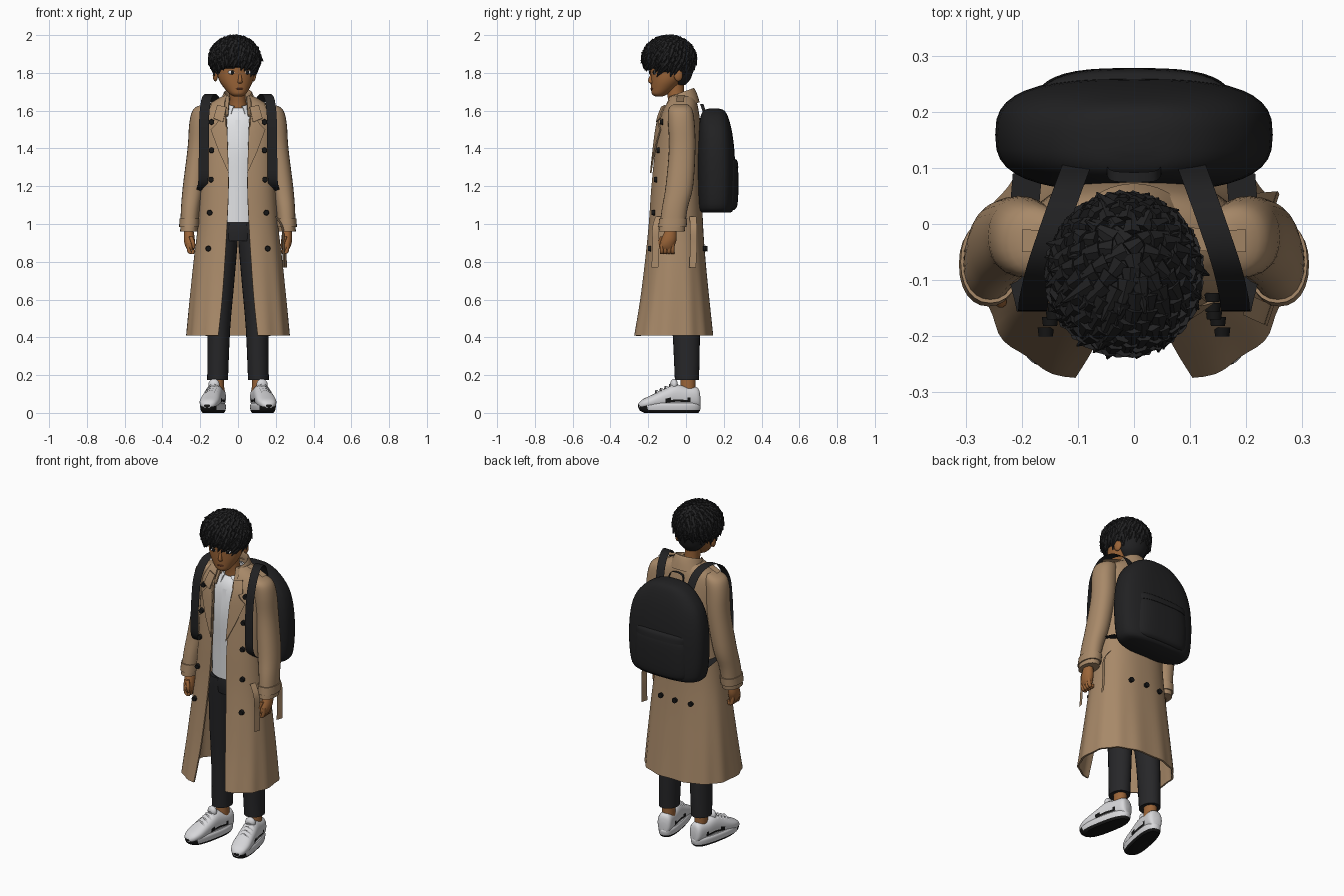
import bpy, bmesh, math, random
from mathutils import Vector, Matrix

random.seed(4)
cube = bpy.data.objects.get("Cube")
if cube:
    bpy.data.objects.remove(cube, do_unlink=True)


def material(name, r, g, b):
    m = bpy.data.materials.new(name)
    m.use_nodes = True
    m.diffuse_color = (r, g, b, 1)
    shader = next(n for n in m.node_tree.nodes if n.type == 'BSDF_PRINCIPLED')
    shader.inputs["Base Color"].default_value = (r, g, b, 1)
    return m


COAT = material("tan coat cloth", .39, .25, .14)
SKIN = material("brown skin", .33, .13, .04)
HAIR = material("black hair", .016, .016, .017)
PACK = material("black pack fabric", .015, .015, .016)
TROUSER = material("charcoal trousers", .02, .02, .022)
SHIRT = material("white cotton", .82, .83, .85)
SHOE = material("pale grey shoe", .68, .68, .7)
RUBBER = material("black rubber", .008, .008, .008)
LIP = material("dark lip", .2, .06, .03)
parts = []


def finish(name, bm, mats, rule=None):
    bmesh.ops.recalc_face_normals(bm, faces=bm.faces)
    if rule:
        for f in bm.faces:
            f.material_index = rule(f.calc_center_median())
    mesh = bpy.data.meshes.new(name)
    bm.to_mesh(mesh)
    bm.free()
    for m in mats if isinstance(mats, list) else [mats]:
        mesh.materials.append(m)
    obj = bpy.data.objects.new(name, mesh)
    bpy.context.collection.objects.link(obj)
    parts.append(obj)
    return obj


def smooth(pts, k=4):
    """Smooth curve through rows of numbers."""
    out = []
    for i in range(len(pts) - 1):
        quad = [pts[min(max(i + o, 0), len(pts) - 1)] for o in (-1, 0, 1, 2)]
        for j in range(k):
            t = j / k
            out.append(tuple(.5 * (2*b + (c-a)*t + (2*a - 5*b + 4*c - d)*t*t + (3*b - a - 3*c + d)*t**3)
                             for a, b, c, d in zip(*quad)))
    return out + [tuple(pts[-1])]


def power(v, p):
    return math.copysign(abs(v) ** (2 / p), v)


def grid(bm, rows, closed):
    n = len(rows[0])
    for r, q in zip(rows, rows[1:]):
        for i in range(n if closed else n - 1):
            j = (i + 1) % n
            bm.faces.new((r[i], r[j], q[j], q[i]))


def loft(name, rings, mats, p=2, up='y', n=24, rule=None):
    """Closed body through rings of centre x, y, z and two radii."""
    bm = bmesh.new()
    rows = []
    for x, y, z, a, b in smooth(rings):
        row = []
        for i in range(n):
            t = math.tau * i / n
            u, v = a * power(math.cos(t), p), b * power(math.sin(t), p)
            row.append(bm.verts.new((x + u, y + v, z) if up == 'y' else (x + u, y, z + v)))
        rows.append(row)
    grid(bm, rows, True)
    bm.faces.new(rows[0])
    bm.faces.new(rows[-1])
    return finish(name, bm, mats, rule)


def shell(name, rows, mat, p, thick, tilt=0, fold=0, n=72):
    """Cloth open at the front: rows of height, half width, front, back, half gap."""
    bm = bmesh.new()
    grid_rows = []
    for z, rx, yf, yb, gap in rows:
        a0 = math.asin(min(.99, (gap / rx) ** (p / 2)))
        cy, ry, row = (yf + yb) / 2, (yb - yf) / 2, []
        for i in range(n + 1):
            t = a0 + (math.tau - 2 * a0) * i / n
            f = 1 + fold * max(0, 1 - z) * math.cos(13 * t)
            y = cy - ry * f * power(math.cos(t), p)
            row.append(bm.verts.new((rx * f * power(math.sin(t), p), y, z + tilt * (y - yb))))
        grid_rows.append(row)
    grid(bm, grid_rows, False)
    bmesh.ops.recalc_face_normals(bm, faces=bm.faces)
    bmesh.ops.solidify(bm, geom=bm.faces[:], thickness=thick)
    return finish(name, bm, mat)


def ribbon(name, path, width, mat, thick=.012):
    bm = bmesh.new()
    w = Vector(width)
    grid(bm, [[bm.verts.new(Vector(q) - w), bm.verts.new(Vector(q) + w)] for q in smooth(path, 5)], False)
    bmesh.ops.solidify(bm, geom=bm.faces[:], thickness=thick)
    return finish(name, bm, mat)


def ball(name, loc, size, mat):
    bm = bmesh.new()
    bmesh.ops.create_uvsphere(bm, u_segments=20, v_segments=12, radius=1,
                              matrix=Matrix.Translation(loc) @ Matrix.Diagonal((*size, 1)))
    return finish(name, bm, mat)


# Coat body
coat_rows = smooth([(.41, .272, -.285, .145, .105), (.6, .255, -.25, .125, .085), (.8, .235, -.222, .105, .07),
                    (1, .212, -.2, .09, .058), (1.2, .2, -.185, .085, .05), (1.4, .197, -.165, .085, .055),
                    (1.54, .195, -.145, .075, .065), (1.61, .175, -.12, .065, .07),
                    (1.65, .13, -.1, .055, .07), (1.68, .075, -.08, .04, .06)])
P = 2.4
shell("coat_body", coat_rows, COAT, P, .01, fold=.025)


def coat_y(x, z, back=False):
    """Depth of the coat surface at a place."""
    for lo, hi in zip(coat_rows, coat_rows[1:]):
        if z <= hi[0]:
            break
    t = min(1, (z - lo[0]) / (hi[0] - lo[0]))
    _, rx, yf, yb, _ = [a + (b - a) * t for a, b in zip(lo, hi)]
    d = (yb - yf) / 2 * max(0, 1 - abs(x / rx) ** P) ** (1 / P)
    return (yf + yb) / 2 + (d if back else -d)


def plate(name, outline, mat, lift, thick):
    """Cloth flap lying on the coat front."""
    bm = bmesh.new()
    bm.faces.new([bm.verts.new((x, 0, z)) for x, z in outline])
    bmesh.ops.triangulate(bm, faces=bm.faces[:])
    bmesh.ops.subdivide_edges(bm, edges=bm.edges[:], cuts=5, use_grid_fill=True)
    for v in bm.verts:
        v.co.y = coat_y(v.co.x, v.co.z) - lift
    bmesh.ops.recalc_face_normals(bm, faces=bm.faces)
    bmesh.ops.solidify(bm, geom=bm.faces[:], thickness=thick)
    return finish(name, bm, mat)


def button(name, x, z, back=False):
    bm = bmesh.new()
    y = coat_y(x, z, back) + (.008 if back else -.01)
    m = Matrix.Translation((x, y, z)) @ Matrix.Rotation(math.pi / 2, 4, 'X')
    bmesh.ops.create_cone(bm, cap_ends=True, segments=14, radius1=.015, radius2=.013, depth=.016, matrix=m)
    finish(name, bm, RUBBER)


# Folded collar: inner stand, crest and outer fall
shell("coat_collar", smooth([(1.65, .07, -.1, .035, .05), (1.70, .068, -.095, .035, .045), (1.72, .074, -.1, .042, .045),
                             (1.69, .09, -.12, .058, .05), (1.645, .118, -.15, .072, .055)]),
      COAT, 2, .008, tilt=.35)
for x in (-.1, 0, .1):
    button("back_button", x, .87, True)

for s, side in ((1, "left"), (-1, "right")):
    # Lapels and front buttons
    plate(side + "_lapel", [(s * x, z) for x, z in ((.05, 1.27), (.1, 1.38), (.145, 1.5), (.115, 1.53), (.07, 1.61), (.058, 1.5))],
          COAT, .014, .008)
    plate(side + "_collar_point", [(s * x, z) for x, z in ((.062, 1.62), (.08, 1.54), (.13, 1.56), (.11, 1.63))],
          COAT, .02, .008)
    for z in (.87, 1.06, 1.235, 1.39, 1.54):
        button(side + "_front_button", s * (.14 + .04 * max(0, 1.3 - z)), z)

    # Sleeve, cuff and cuff strap
    loft(side + "_sleeve", [(s * x, y, z, a, b) for x, y, z, a, b in (
        (.15, -.03, 1.635, .03, .035), (.178, -.03, 1.61, .056, .062), (.195, -.025, 1.54, .062, .07),
        (.207, -.02, 1.4, .06, .07), (.235, -.035, 1.2, .057, .073), (.252, -.06, 1.08, .05, .068),
        (.26, -.075, .96, .046, .068))], COAT, 2.2)
    loft(side + "_cuff_strap", [(s * .256, -.067, 1.03, .053, .074), (s * .259, -.072, .985, .053, .075)], COAT, 2.2)
    ribbon(side + "_shoulder_tab", [(s * .09, -.025, 1.68), (s * .15, -.03, 1.665), (s * .2, -.03, 1.645)],
           (0, .02, 0), COAT)

    # Hand with curled fingers
    loft(side + "_hand", [(s * .26, -.08, .97, .024, .03), (s * .258, -.09, .92, .029, .04),
                          (s * .254, -.1, .885, .026, .04), (s * .25, -.1, .86, .016, .032)], SKIN)
    for i in range(4):
        y = -.128 + i * .019
        loft(side + "_finger", [(s * .264, y, .9, .01, .01), (s * .258, y, .855, .011, .01),
                                (s * .243, y, .842, .01, .009), (s * .235, y, .865, .008, .008)], SKIN, n=10)
    loft(side + "_thumb", [(s * .25, -.125, .935, .011, .012), (s * .238, -.138, .9, .011, .011),
                           (s * .234, -.137, .87, .007, .008)], SKIN, n=10)

    # Trouser leg and ankle
    loft(side + "_trouser_leg", [(s * x, y, z, a, b) for x, y, z, a, b in (
        (.108, .005, .175, .055, .064), (.101, 0, .45, .06, .073), (.089, -.02, .7, .07, .08),
        (.074, -.04, .93, .074, .085), (.065, -.045, 1, .065, .085))], TROUSER)
    loft(side + "_ankle", [(s * .108, .01, .08, .036, .042), (s * .108, .01, .22, .034, .038)], SKIN)

    # Shoe, built straight and then turned outward
    upper = [(0, y, (top + .025) / 2, a, (top - .025) / 2) for y, top, a in (
        (.075, .09, .02), (.06, .135, .04), (0, .14, .046), (-.06, .15, .047), (-.12, .125, .05),
        (-.19, .092, .052), (-.235, .07, .04), (-.255, .05, .018))]
    shoe = [loft(side + "_shoe_upper", upper, [SHOE, RUBBER], 2.4, 'z', 32,
                 lambda c: int(abs(c.x) > .035 and -.12 < c.y < .01 and .055 < c.z < .075)),
            loft(side + "_shoe_sole", [(0, -.08, 0, .046, .145), (0, -.087, .014, .054, .162),
                                       (0, -.09, .04, .056, .168), (0, -.09, .052, .05, .158)],
                 [SHOE, RUBBER], 2.6, 'y', 40, lambda c: int(c.z < .012 or (c.y < -.21 and c.z < .045))),
            ball(side + "_shoe_tongue", (0, -.065, .15), (.03, .02, .03), SHOE)]
    for i in range(4):
        y, z = -.08 - i * .025, .15 - i * .011
        shoe.append(ribbon(side + "_lace", [(-.036, y, z - .018), (0, y - .004, z + .004), (.036, y, z - .018)],
                           (0, .006, 0), SHOE, .008))
    for o in shoe:
        o.data.transform(Matrix.Translation((s * .115, 0, 0)) @ Matrix.Rotation(s * math.radians(11), 4, 'Z'))

    # Pack strap over the shoulder and back under the arm
    ribbon(side + "_pack_strap", [(s * x, y, z) for x, y, z in (
        (.1, .11, 1.56), (.115, .07, 1.645), (.14, 0, 1.687), (.165, -.075, 1.668), (.178, -.13, 1.58),
        (.18, -.15, 1.46), (.182, -.155, 1.34), (.185, -.145, 1.22), (.2, -.06, 1.16), (.19, .09, 1.12))],
        (.026, 0, 0), PACK, .014)

# Loose belt tails on the left hip
for y, x in ((-.16, .235), (.04, .245)):
    ribbon("belt_tail", [(.2, y * .9, 1.04), (x, y, .98), (x + .005, y, .88), (x + .008, y - .005, .77)],
           (.006, .018, 0), COAT)

# Shirt, placket and shirt collar
loft("shirt", [(0, -.045, 1.01, .125, .09), (0, -.045, 1.2, .125, .095), (0, -.045, 1.4, .14, .1),
               (0, -.04, 1.55, .13, .085), (0, -.035, 1.615, .07, .055)], SHIRT, 2.2)
ribbon("shirt_placket", [(0, -.137, 1.02), (0, -.143, 1.2), (0, -.148, 1.4), (0, -.128, 1.55)], (.012, 0, 0), SHIRT, .006)
shell("shirt_collar", smooth([(1.665, .058, -.1, .02, .02), (1.655, .066, -.11, .03, .03), (1.62, .08, -.125, .035, .04)]),
      SHIRT, 2, .005, tilt=.35)
loft("trouser_waist", [(0, -.045, .91, .11, .08), (0, -.045, .97, .13, .087), (0, -.045, 1.04, .122, .085)], TROUSER)

# Backpack with front pocket and handle
loft("pack_body", [(0, .16, 1.06, .18, .075), (0, .16, 1.085, .228, .093), (0, .16, 1.2, .246, .1),
                   (0, .158, 1.36, .243, .1), (0, .155, 1.48, .215, .09), (0, .15, 1.56, .155, .075),
                   (0, .148, 1.6, .09, .055), (0, .148, 1.612, .03, .02)], PACK, 2.8, n=40)
loft("pack_pocket", [(0, .2, 1.075, .14, .055), (0, .2, 1.1, .172, .072), (0, .2, 1.2, .178, .078),
                     (0, .2, 1.3, .172, .074), (0, .2, 1.325, .15, .055)], PACK, 3, n=40)
loft("pack_pocket_flap", [(0, .2, 1.30, .172, .077), (0, .198, 1.335, .175, .073), (0, .19, 1.35, .16, .06)], PACK, 3, n=40)
ribbon("pack_handle", [(-.05, .1, 1.585), (-.035, .085, 1.63), (.035, .085, 1.63), (.05, .1, 1.585)], (0, .009, 0), PACK)

# Neck and head
loft("neck", [(0, -.04, 1.56, .06, .05), (0, -.045, 1.63, .046, .045), (-.005, -.055, 1.69, .043, .045),
              (-.01, -.06, 1.77, .048, .05)], SKIN)
head = [loft("head", [(0, -.055, 1.675, .022, .018), (0, -.05, 1.688, .042, .042), (0, -.03, 1.72, .068, .066),
                      (0, -.013, 1.76, .09, .085), (0, 0, 1.81, .1, .1), (0, 0, 1.87, .1, .1),
                      (0, 0, 1.93, .07, .07)], SKIN),
        loft("nose", [(0, -.092, 1.8, .006, .006), (0, -.099, 1.765, .01, .014), (0, -.098, 1.75, .013, .013),
                      (0, -.092, 1.743, .007, .006)], SKIN, n=12),
        ball("mouth", (0, -.095, 1.716), (.02, .005, .004), LIP)]
for s in (1, -1):
    head += [ball("eye_white", (s * .042, -.089, 1.803), (.021, .007, .011), SHIRT),
             ball("iris", (s * .041, -.094, 1.803), (.009, .005, .011), RUBBER),
             ball("eyebrow", (s * .044, -.091, 1.827), (.025, .008, .004), HAIR),
             ball("ear", (s * .104, .025, 1.788), (.013, .024, .033), SKIN)]
for o in head:
    o.data.transform(Matrix.Translation((-.013, -.09, 0)) @ Matrix.Rotation(math.radians(14), 4, 'Z'))

# Hair cap trimmed from the fringe down to the nape, with swept tufts
centre, radii = Vector((-.017, -.09, 1.875)), Vector((.13, .137, .115))
bm = bmesh.new()
bmesh.ops.create_uvsphere(bm, u_segments=32, v_segments=20, radius=1,
                          matrix=Matrix.Translation(centre) @ Matrix.Diagonal((*radii, 1)))
cut = Vector((0, -.34, -1)).normalized()
bmesh.ops.bisect_plane(bm, geom=bm.verts[:] + bm.edges[:] + bm.faces[:], plane_co=(0, -.22, 1.838),
                       plane_no=cut, clear_outer=True)
bmesh.ops.holes_fill(bm, edges=bm.edges[:])
finish("hair_cap", bm, HAIR)
loft("nape_hair", [(-.01, -.04, 1.735, .04, .035), (-.014, -.035, 1.77, .075, .06), (-.016, -.04, 1.83, .1, .085)], HAIR)
bm = bmesh.new()
count = 230
for i in range(count):
    h = 1 - 1.5 * (i + .5) / count
    t = i * 2.39996
    r = math.sqrt(1 - h * h)
    n = Vector((r * math.cos(t), r * math.sin(t), h))
    base = centre + Vector(a * b for a, b in zip(n, radii)) * .96
    if (base - Vector((0, -.22, 1.85))).dot(cut) > 0:
        continue
    away = n - Vector((.1, .35, .93))
    flow = (away - n * away.dot(n)).normalized() + n.cross(Vector((0, 0, 1))) * random.uniform(-.1, .5)
    d = (flow + n * random.uniform(.05, .3)).normalized()
    long = random.uniform(.045, .07)
    m = Matrix.Translation(base + d * long * .3) @ d.to_track_quat('Z', 'Y').to_matrix().to_4x4()
    bmesh.ops.create_cone(bm, cap_ends=True, segments=7, radius1=.021, radius2=.002, depth=long, matrix=m)
finish("hair_tufts", bm, HAIR)

# Smooth shading with sharp edges kept
bpy.ops.object.select_all(action='DESELECT')
for o in parts:
    o.select_set(True)
bpy.context.view_layer.objects.active = parts[0]
bpy.ops.object.shade_smooth_by_angle(angle=math.radians(42))
